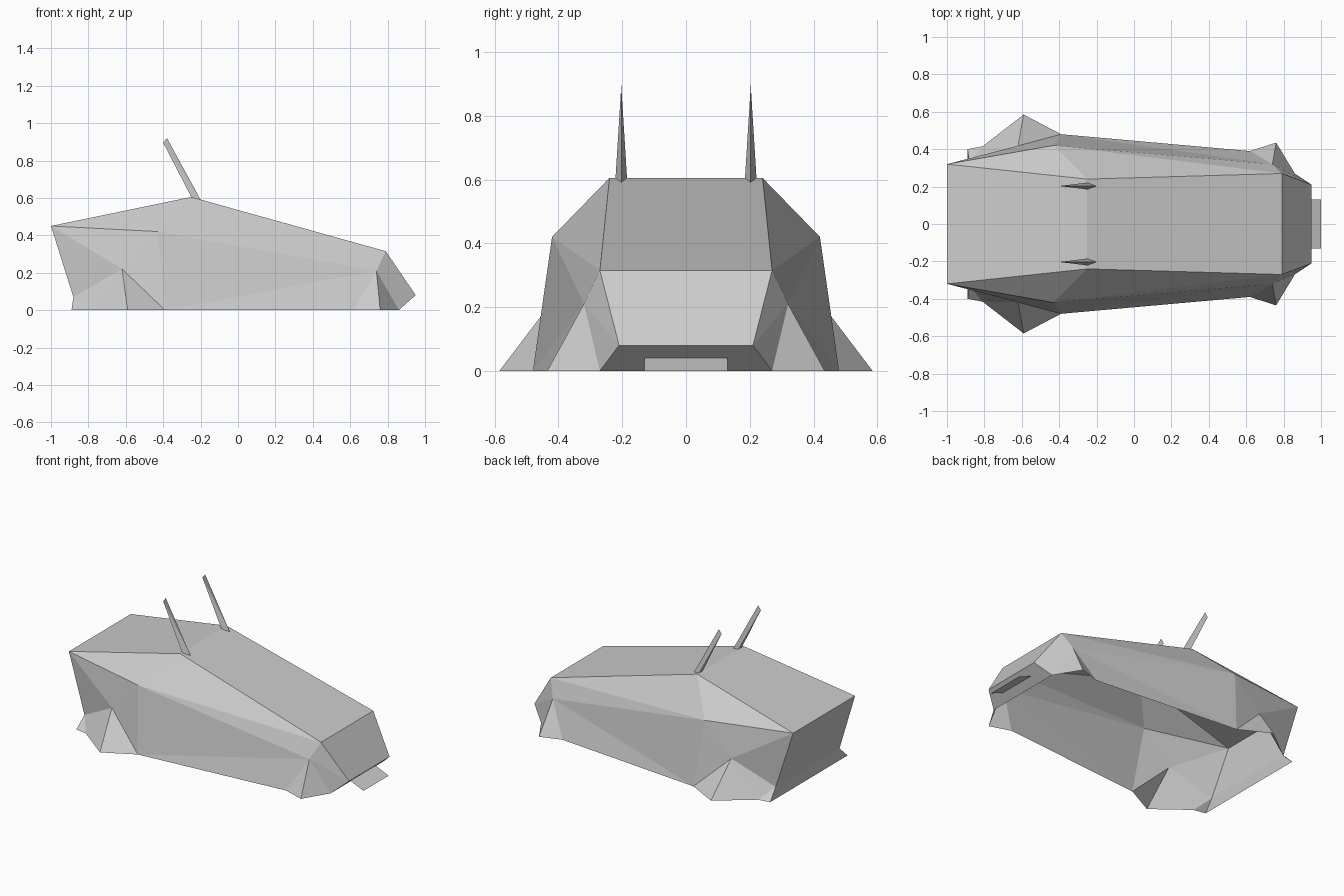
import bpy
import bmesh
from mathutils import Vector

cube = bpy.data.objects.get("Cube")
if cube:
    bpy.data.objects.remove(cube, do_unlink=True)

grey = bpy.data.materials.new("plain grey")
grey.use_nodes = True
GREY = (0.6, 0.6, 0.6, 1)
grey.diffuse_color = GREY
grey.node_tree.nodes["Principled BSDF"].inputs["Base Color"].default_value = GREY

# Key corners of the left half, shared by neighbouring panels
P = {
    "roof_back": (-1, .32, .45), "roof_peak": (-.25, .24, .605),
    "hood": (.79, .27, .315), "nose": (.95, .21, .08), "chin": (.86, .27, 0),
    "belt": (-.43, .42, .42), "sill_back": (-.39, .48, 0),
    "sill_front": (.62, .39, 0), "arch_front": (.74, .32, .21),
    "toe_front": (.76, .435, 0), "arch_back": (-.62, .418, .22),
    "toe_back": (-.59, .585, 0), "tail": (-.88, .33, .07),
    "lip": (-.89, .40, 0), "heel": (-.81, .415, 0),
    "plate_in": (.905, .13, .04), "plate_out": (1, .13, 0),
}


def flip(p):
    return (p[0], -p[1], p[2])


def make(name, faces, inside=(0, 0, .1)):
    """Flat-shaded sheet object whose faces all look away from a point."""
    bm = bmesh.new()
    for face in faces:
        f = bm.faces.new([bm.verts.new(p) for p in face])
        f.normal_update()
        if f.normal.dot(f.calc_center_median() - Vector(inside)) < 0:
            f.normal_flip()
    bmesh.ops.remove_doubles(bm, verts=bm.verts, dist=.0005)
    mesh = bpy.data.meshes.new(name)
    bm.to_mesh(mesh)
    bm.free()
    mesh.materials.append(grey)
    bpy.context.collection.objects.link(bpy.data.objects.new(name, mesh))


def panels(text):
    """Left-half faces from corner names, together with their mirror images."""
    half = [[P[n] for n in line.split()] for line in text.strip().splitlines()]
    return half + [[flip(p) for p in f] for f in half]


def span(names):
    """Strip of panels running across the body between both sides."""
    chain = [P[n] for n in names.split()]
    return [[a, b, flip(b), flip(a)] for a, b in zip(chain, chain[1:])]


# Main shell, open underneath
make("body_shell", span("lip tail roof_back roof_peak hood nose chin") + panels("""
    roof_back roof_peak belt
    roof_peak hood belt
    hood arch_front belt
    belt arch_front sill_back
    arch_front sill_front sill_back
    belt sill_back arch_back
    roof_back belt arch_back
    roof_back arch_back tail
    hood nose arch_front
    nose chin arch_front
"""))

# Flared fenders
make("rear_fenders", panels("""
    arch_back sill_back toe_back
    arch_back toe_back heel
    arch_back heel tail
    tail heel lip
"""))
make("front_fenders", panels("""
    arch_front sill_front toe_front
    arch_front toe_front chin
"""))

# Sloping plate under the nose
make("nose_plate", span("plate_in plate_out"), (.9, 0, -.5))

# Swept-back roof spikes
for side, y in (("left", .203), ("right", -.203)):
    front, tip, heel = (-.2, y, .59), (-.38, y, .92), (-.40, y, .895)
    wings = [(-.25, y + d, .605) for d in (.018, -.018)]
    faces = [[front, w, heel, tip] for w in wings]
    faces += [wings + [heel], wings + [front]]
    make(side + "_spike", faces, (-.28, y, .68))
